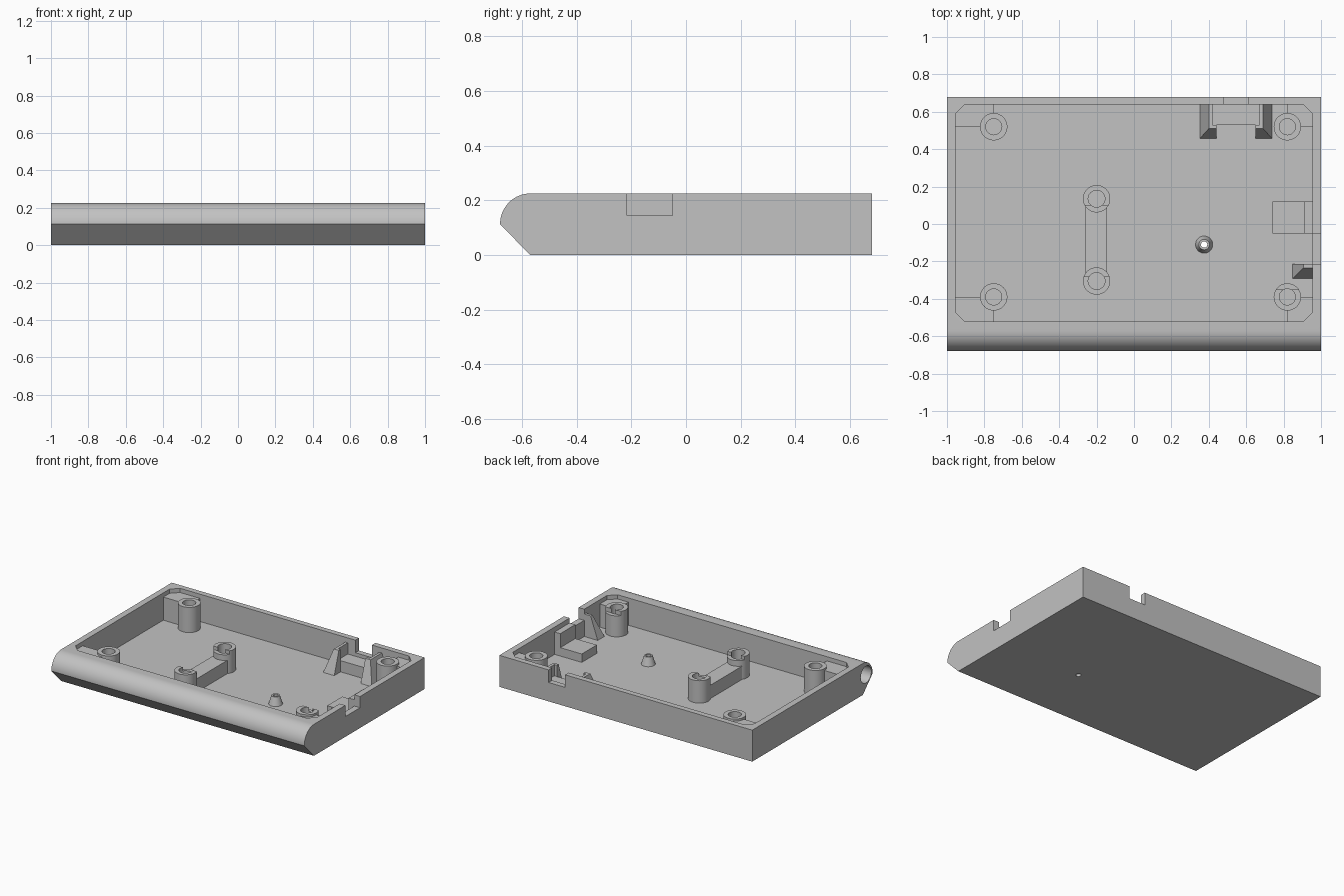
import bpy, bmesh
from math import sin, cos, pi

if "Cube" in bpy.data.objects:
    bpy.data.objects.remove(bpy.data.objects["Cube"])

grey = bpy.data.materials.new("plain grey")
grey.use_nodes = True
COLOUR = (0.54, 0.54, 0.54, 1)
grey.diffuse_color = COLOUR
grey.node_tree.nodes["Principled BSDF"].inputs["Base Color"].default_value = COLOUR

RIM, FLOOR, HALF_Y = 0.225, 0.03, 0.68
BASE = FLOOR - 0.01          # fittings sink slightly into the floor
SIDES = 40


def loft(name, lower, upper):
    """Solid between two matching loops of 3D points."""
    bm = bmesh.new()
    a = [bm.verts.new(p) for p in lower]
    b = [bm.verts.new(p) for p in upper]
    n = len(a)
    bm.faces.new(a[::-1])
    bm.faces.new(b)
    for i in range(n):
        j = (i + 1) % n
        bm.faces.new((a[i], a[j], b[j], b[i]))
    bmesh.ops.recalc_face_normals(bm, faces=bm.faces)
    mesh = bpy.data.meshes.new(name)
    bm.to_mesh(mesh)
    bm.free()
    mesh.materials.append(grey)
    obj = bpy.data.objects.new(name, mesh)
    bpy.context.collection.objects.link(obj)
    return obj


def rect(x, y, z):
    return [(x[0], y[0], z), (x[1], y[0], z), (x[1], y[1], z), (x[0], y[1], z)]


def box(name, x, y, z, top_x=None, top_y=None):
    """Box, optionally tapering to a smaller top."""
    return loft(name, rect(x, y, z[0]), rect(top_x or x, top_y or y, z[1]))


def ring(x, y, z, r):
    steps = [2 * pi * i / SIDES for i in range(SIDES)]
    return [(x + r * cos(t), y + r * sin(t), z) for t in steps]


def cylinder(name, x, y, z, r, top_r=None):
    return loft(name, ring(x, y, z[0], r), ring(x, y, z[1], top_r or r))


def cut(obj, cutter):
    """Subtract the cutter for good and remove it."""
    mod = obj.modifiers.new("cut", "BOOLEAN")
    mod.operation, mod.solver, mod.object = "DIFFERENCE", "EXACT", cutter
    with bpy.context.temp_override(object=obj, active_object=obj):
        bpy.ops.object.modifier_apply(modifier=mod.name)
    bpy.data.objects.remove(cutter)


parts = []

# Shell: rounded, undercut front edge swept across the width
profile = [(-0.57, 0), (HALF_Y, 0), (HALF_Y, RIM), (-0.57, RIM)]
for i in range(1, 17):
    t = pi / 2 * (1 + i / 16)
    profile.append((-0.57 + 0.11 * cos(t), 0.113 + 0.112 * sin(t)))
shell = loft("case_shell", [(-1, y, z) for y, z in profile], [(1, y, z) for y, z in profile])
parts.append(shell)

# Tray cavity with clipped corners
X, Y0, Y1, C = 0.955, -0.52, 0.64, 0.05
outline = [(-X + C, Y0), (X - C, Y0), (X, Y0 + C), (X, Y1 - C),
           (X - C, Y1), (-X + C, Y1), (-X, Y1 - C), (-X, Y0 + C)]
cut(shell, loft("cavity", [(x, y, FLOOR) for x, y in outline], [(x, y, 0.4) for x, y in outline]))

# Wall openings, pin hole in the floor, and long bore inside the front edge
cut(shell, box("side_opening", (0.93, 1.1), (-0.215, -0.05), (0.145, 0.4)))
cut(shell, box("back_opening", (0.48, 0.61), (0.62, 0.8), (0.135, 0.4)))
cut(shell, cylinder("pin_hole", 0.375, -0.11, (-0.1, 0.2), 0.017))
bore = [(y, z) for y, z, _ in ring(-0.605, 0.132, 0, 0.06)]
cut(shell, loft("bore", [(-1.1, y, z) for y, z in bore], [(0.9, y, z) for y, z in bore]))

# Corner screw bosses, each backed by a corner block
for sx, bx in ((-1, -0.75), (1, 0.82)):
    for sy, by, wall in ((-1, -0.39, -0.54), (1, 0.52, 0.66)):
        tag = ("front" if sy < 0 else "back") + ("_right" if sx < 0 else "_left")
        boss = cylinder(tag + "_boss", bx, by, (BASE, 0.21), 0.073)
        block = box(tag + "_corner_block", sorted((bx, sx * 0.97)), sorted((by, wall)), (BASE, 0.195))
        for obj in (boss, block):
            cut(obj, cylinder("screw_hole", bx, by, (0.06, 0.4), 0.043))
        if (sx, sy) == (1, -1):
            cut(boss, box("step", (0.7, 0.95), (-0.35, -0.2), (0.18, 0.4)))
        parts += [boss, block]

# Pair of middle posts with stepped tops, joined by a low bridge
bridge = box("post_bridge", (-0.26, -0.145), (-0.3, 0.13), (BASE, 0.125))
parts.append(bridge)
for name, y in (("front_post", -0.305), ("back_post", 0.135)):
    post = cylinder(name, -0.2, y, (BASE, 0.19), 0.073)
    for obj in (post, bridge):
        cut(obj, cylinder("screw_hole", -0.2, y, (0.06, 0.4), 0.045))
    cut(post, box("step", (-0.4, 0), (-0.28, 0.1), (0.165, 0.4)))
    parts.append(post)

# Small hollow tapered stud over the pin hole
stud = cylinder("pin_stud", 0.375, -0.11, (BASE, 0.09), 0.049, 0.028)
cut(stud, cylinder("pin_hole", 0.375, -0.11, (-0.1, 0.2), 0.017))
parts.append(stud)

# Back socket holder: two sloped hooked brackets and a platform
MID = 0.545
for s, name in ((-1, "right_bracket"), (1, "left_bracket")):
    def span(near, far):
        return sorted((MID + s * near, MID + s * far))
    bracket = box(name, span(0.105, 0.195), (0.455, 0.66), (BASE, 0.19),
                  span(0.105, 0.145), (0.51, 0.66))
    cut(bracket, box("pocket", span(0.05, 0.125), (0.53, 0.64), (0, 0.4)))
    parts.append(bracket)
parts.append(box("socket_platform", (0.42, 0.67), (0.53, 0.65), (BASE, 0.11)))

# Side switch seat with upright, and its sloped clip
parts.append(box("switch_seat", (0.74, 0.97), (-0.05, 0.12), (BASE, 0.09)))
parts.append(box("switch_upright", (0.91, 0.97), (-0.05, 0.12), (BASE, 0.19)))
parts.append(box("switch_clip", (0.845, 0.97), (-0.295, -0.215), (BASE, 0.19),
                 (0.905, 0.97), (-0.235, -0.215)))

# Smooth the round surfaces, keep edges crisp
bpy.ops.object.select_all(action="DESELECT")
for obj in parts:
    obj.select_set(True)
bpy.context.view_layer.objects.active = shell
bpy.ops.object.shade_smooth_by_angle(angle=0.5)
